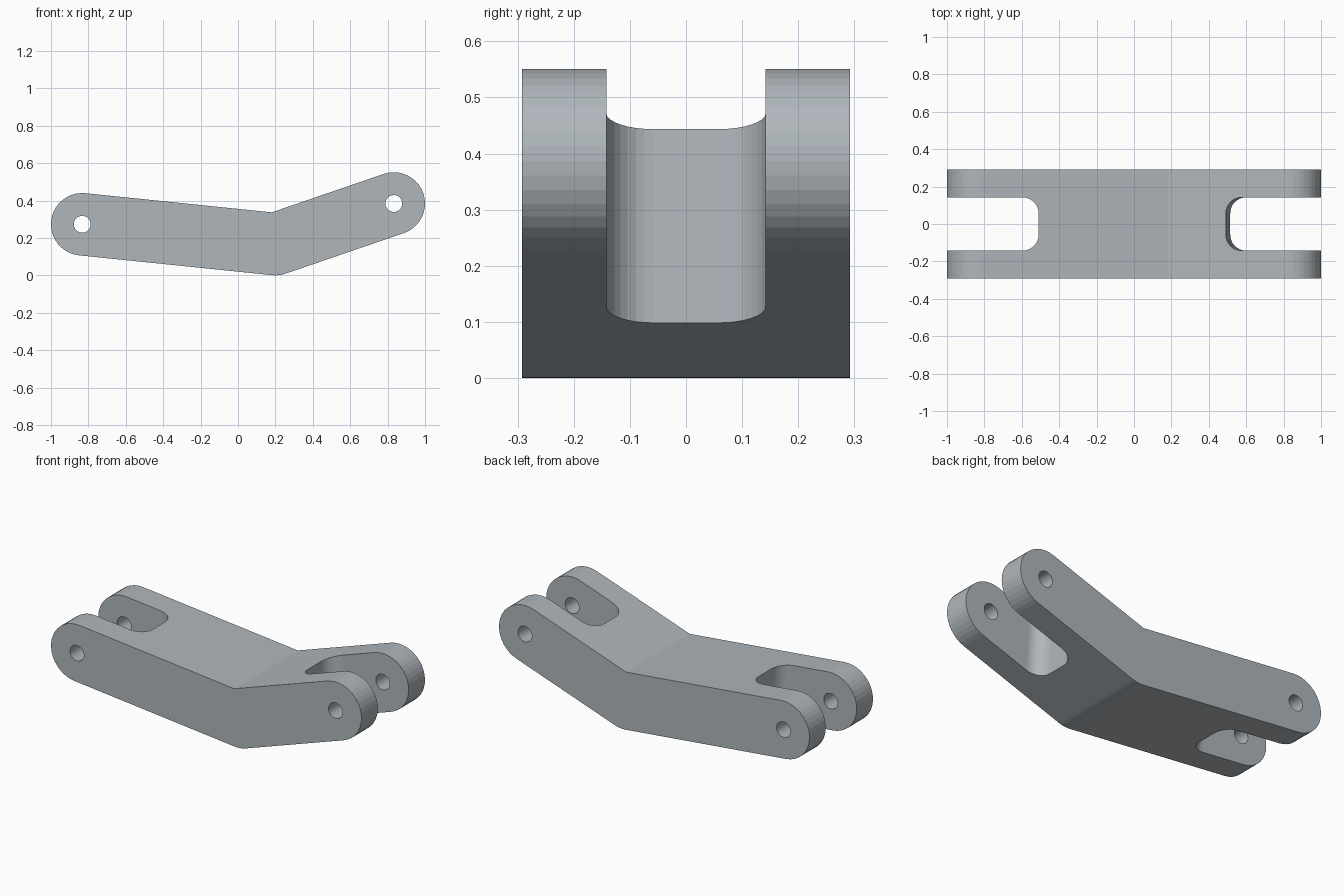
import bpy
import bmesh
from math import atan2, cos, sin, pi, radians
from mathutils import Matrix, Vector

old = bpy.data.objects.get("Cube")
if old:
    bpy.data.objects.remove(old, do_unlink=True)

R = 0.167            # arm half height and end radius
HALF_WIDTH = 0.292
SLOT_HALF = 0.142
SLOT_CORNER = 0.085
HOLE_R = 0.045
left_pin = Vector((-0.833, 0.273))
bend = Vector((0.2, 0.167))
right_pin = Vector((0.833, 0.384))

steel = bpy.data.materials.new("blue_grey_steel")
steel.use_nodes = True
colour = (0.43, 0.47, 0.50, 1)
steel.diffuse_color = colour
steel.node_tree.nodes["Principled BSDF"].inputs["Base Color"].default_value = colour


def arc(centre, radius, start, end, steps):
    return [Vector((centre[0] + radius * cos(a), centre[1] + radius * sin(a)))
            for a in (start + (end - start) * i / steps for i in range(steps + 1))]


def prism(name, points, half, matrix):
    """Extrude a flat outline symmetrically along its local z."""
    bm = bmesh.new()
    face = bm.faces.new([bm.verts.new((p.x, p.y, -half)) for p in points])
    new = bmesh.ops.extrude_face_region(bm, geom=[face])["geom"]
    bmesh.ops.translate(bm, vec=(0, 0, 2 * half),
                        verts=[v for v in new if isinstance(v, bmesh.types.BMVert)])
    bmesh.ops.transform(bm, matrix=matrix, verts=bm.verts)
    bmesh.ops.recalc_face_normals(bm, faces=bm.faces)
    mesh = bpy.data.meshes.new(name)
    bm.to_mesh(mesh)
    bm.free()
    mesh.materials.append(steel)
    obj = bpy.data.objects.new(name, mesh)
    bpy.context.collection.objects.link(obj)
    return obj


# Bent link outline: two round ends, a rounded outer bend and a sharp inner bend
la = atan2(*(bend - left_pin).yx)
ra = atan2(*(right_pin - bend).yx)
mid = (la + ra) / 2 + pi / 2
inner = bend + Vector((cos(mid), sin(mid))) * (R / cos((ra - la) / 2))
outline = (arc(left_pin, R, la + pi / 2, la + 3 * pi / 2, 20)
           + arc(bend, R, la - pi / 2, ra - pi / 2, 4)
           + arc(right_pin, R, ra - pi / 2, ra + pi / 2, 20)
           + [inner])
upright = Matrix.Rotation(radians(90), 4, 'X')
link = prism("bent_link", outline, HALF_WIDTH, upright)

# Pin holes through both forks
cutters = []
for side, pin in (("left", left_pin), ("right", right_pin)):
    circle = arc(pin, HOLE_R, 0, 2 * pi, 32)[:-1]
    cutters.append(prism(side + "_hole_cutter", circle, 0.5, upright))

# Fork slots, cut square to the line between the pins
chord = atan2(*(right_pin - left_pin).yx)
c = SLOT_HALF - SLOT_CORNER
slot = (arc((SLOT_CORNER, c), SLOT_CORNER, pi / 2, pi, 8)
        + arc((SLOT_CORNER, -c), SLOT_CORNER, pi, 3 * pi / 2, 8)
        + [Vector((0.8, -SLOT_HALF)), Vector((0.8, SLOT_HALF))])
for name, x, z, sign in (("left", -0.499, 0.243, -1), ("right", 0.503, 0.272, 1)):
    place = Matrix.Translation((x, 0, z)) @ Matrix.Rotation(-chord, 4, 'Y')
    shape = [Vector((p.x * sign, p.y)) for p in slot]
    cutters.append(prism(name + "_slot_cutter", shape, 0.5, place))

for cutter in cutters:
    mod = link.modifiers.new(cutter.name, 'BOOLEAN')
    mod.operation = 'DIFFERENCE'
    mod.solver = 'EXACT'
    mod.object = cutter
    cutter.hide_render = True

# Bake the cuts and drop the cutters
graph = bpy.context.evaluated_depsgraph_get()
result = bpy.data.meshes.new_from_object(link.evaluated_get(graph))
link.modifiers.clear()
link.data = result
for cutter in cutters:
    bpy.data.objects.remove(cutter, do_unlink=True)
